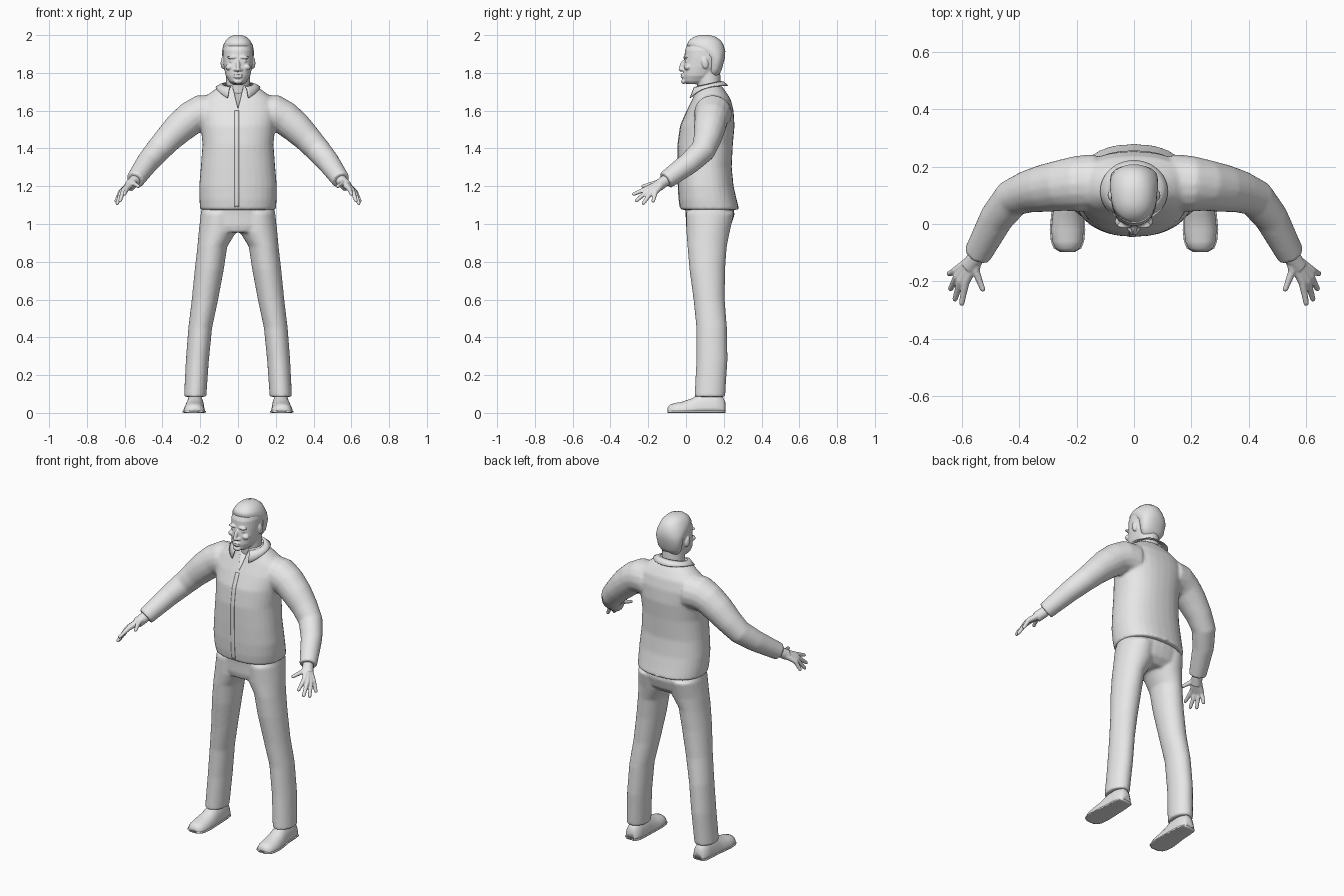
import bpy, bmesh, math
from mathutils import Vector, Matrix

default_cube = bpy.data.objects.get("Cube")
if default_cube:
    bpy.data.objects.remove(default_cube, do_unlink=True)

grey = bpy.data.materials.new("plain grey")
grey.use_nodes = True
grey.diffuse_color = (0.8, 0.8, 0.8, 1)
grey.node_tree.nodes["Principled BSDF"].inputs["Base Color"].default_value = grey.diffuse_color


def make_object(name, bm, voxel=0, smoothing=0):
    """Turn a bmesh into an object; overlapping parts are fused by a voxel remesh."""
    bmesh.ops.recalc_face_normals(bm, faces=bm.faces[:])
    mesh = bpy.data.meshes.new(name)
    bm.to_mesh(mesh)
    bm.free()
    mesh.materials.append(grey)
    for polygon in mesh.polygons:
        polygon.use_smooth = True
    obj = bpy.data.objects.new(name, mesh)
    bpy.context.collection.objects.link(obj)
    if voxel:
        remesh = obj.modifiers.new("fuse", "REMESH")
        remesh.mode = "VOXEL"
        remesh.voxel_size = voxel
        remesh.use_smooth_shade = True
        relax = obj.modifiers.new("relax", "SMOOTH")
        relax.factor = 0.5
        relax.iterations = smoothing
    return obj


def loft(bm, sections, upright=False, side=1, power=2.0, count=32, floor=None):
    """Skin rounded rings (x, y, z, half width, half depth) along their centres."""
    centres = [Vector(s[:3]) for s in sections]
    rings = []
    for i, section in enumerate(sections):
        across, over = Vector((1, 0, 0)), Vector((0, 1, 0))
        if not upright:
            along = centres[min(i + 1, len(centres) - 1)] - centres[max(i - 1, 0)]
            across = along.cross(Vector((0, 0, 1))).normalized()
            over = across.cross(along).normalized()
        ring = []
        for k in range(count):
            angle = math.tau * k / count
            c, s = math.cos(angle), math.sin(angle)
            u = math.copysign(abs(c) ** (2 / power), c) * section[3]
            v = math.copysign(abs(s) ** (2 / power), s) * section[4]
            point = centres[i] + across * u + over * v
            if floor is not None:
                point.z = max(point.z, floor)
            ring.append(bm.verts.new((point.x * side, point.y, point.z)))
        rings.append(ring)
    for low, high in zip(rings, rings[1:]):
        for k in range(count):
            n = (k + 1) % count
            bm.faces.new((low[k], low[n], high[n], high[k]))
    bm.faces.new(rings[0])
    bm.faces.new(rings[-1])


def stack(bm, levels, **options):
    """Upright loft from (z, centre x, half width, front y, back y)."""
    loft(bm, [(x, (f + b) / 2, z, w, (b - f) / 2) for z, x, w, f, b in levels],
         upright=True, **options)


def tube(bm, points, side):
    loft(bm, [(*p, p[3]) for p in points], side=side, count=16)


def ball(bm, centre, size, tilt=0):
    matrix = (Matrix.Translation(centre) @ Matrix.Rotation(tilt, 4, "X")
              @ Matrix.Diagonal((*size, 1)))
    bmesh.ops.create_icosphere(bm, subdivisions=3, radius=1, matrix=matrix)


# Shirt: torso fused with both sleeves
bm = bmesh.new()
stack(bm, [(1.075, 0, .2, -.03, .282), (1.13, 0, .205, -.038, .268), (1.2, 0, .206, -.042, .252),
           (1.3, 0, .197, -.044, .242), (1.42, 0, .188, -.044, .248), (1.52, 0, .197, -.03, .257),
           (1.6, 0, .21, .004, .252), (1.66, 0, .19, .033, .237), (1.7, 0, .14, .05, .212),
           (1.735, 0, .09, .06, .185)], power=2.3)
sleeve = [(.13, .145, 1.585, .1), (.2, .14, 1.585, .098), (.25, .135, 1.56, .09),
          (.31, .125, 1.51, .084), (.37, .113, 1.45, .074), (.425, .09, 1.39, .067),
          (.48, .02, 1.325, .06), (.54, -.095, 1.24, .05), (.546, -.107, 1.231, .05)]
for side in (1, -1):
    tube(bm, sleeve, side)
shirt = make_object("shirt", bm, .008, 8)

# Open neckline cut into the shirt
bm = bmesh.new()
for x, z, back in ((-.036, 1.76, .1), (.036, 1.76, .1), (0, 1.61, .02)):
    for y in (-.08, back):
        bm.verts.new((x, y, z))
bmesh.ops.convex_hull(bm, input=bm.verts[:])
cutter = make_object("neckline_cutter", bm)
cutter.hide_render = True
cutter.display_type = "WIRE"
cut = shirt.modifiers.new("neckline", "BOOLEAN")
cut.operation = "DIFFERENCE"
cut.object = cutter

# Button placket laid on the shirt front
bm = bmesh.new()
bmesh.ops.create_grid(bm, x_segments=2, y_segments=40, size=1,
                      matrix=Matrix.Translation((-.006, -.15, 1.345))
                      @ Matrix.Rotation(math.pi / 2, 4, "X")
                      @ Matrix.Diagonal((.012, .255, 1, 1)))
placket = make_object("placket", bm)
wrap = placket.modifiers.new("lay on shirt", "SHRINKWRAP")
wrap.target = shirt
wrap.wrap_method = "PROJECT"
wrap.use_project_y = True
wrap.use_positive_direction = True
wrap.offset = .002
placket.modifiers.new("thickness", "SOLIDIFY").thickness = .002

# Folded collar with two points at the front
bm = bmesh.new()
previous = None
for i in range(41):
    angle = math.radians(152) * (i / 20 - 1)
    s, c = math.sin(angle), math.cos(angle)
    front = (1 - c) / 2
    row = [bm.verts.new((.08 * s, .115 + .068 * c, 1.757 - .03 * front)),
           bm.verts.new((.098 * s, .115 + .085 * c, 1.754 - .035 * front)),
           bm.verts.new((.118 * s, .115 + .108 * c, 1.735 - .08 * front ** 3))]
    if previous:
        for k in range(2):
            bm.faces.new((previous[k], previous[k + 1], row[k + 1], row[k]))
    previous = row
collar = make_object("collar", bm)
collar.modifiers.new("thickness", "SOLIDIFY").thickness = .006

# Trousers: hips fused with both legs
bm = bmesh.new()
stack(bm, [(1.13, 0, .185, -.01, .245), (1.05, 0, .197, -.002, .257),
           (.99, 0, .2, 0, .238), (.955, 0, .14, .01, .2)], power=2.3)
leg = [(1.06, .1, .097, 0, .255), (.96, .108, .1, .002, .232), (.88, .136, .079, .008, .216),
       (.76, .152, .077, .018, .207), (.6, .175, .07, .04, .205), (.45, .2, .063, .055, .217),
       (.28, .215, .061, .055, .22), (.085, .227, .059, .045, .207)]
for side in (1, -1):
    stack(bm, leg, side=side)
make_object("trousers", bm, .008, 6)

# Shoes with thin soles
shoe = [(-.097, .232, .022, .022), (-.085, .232, .043, .038), (-.06, .232, .053, .046),
        (-.02, .232, .057, .053), (.03, .23, .054, .07), (.08, .227, .049, .1),
        (.15, .227, .046, .11), (.195, .227, .04, .08), (.208, .227, .025, .05)]
for side, label in ((1, "left"), (-1, "right")):
    bm = bmesh.new()
    loft(bm, [(x, y, .006, w, h) for y, x, w, h in shoe], side=side, power=2.2, floor=.006)
    make_object(label + "_shoe", bm)
    bm = bmesh.new()
    loft(bm, [(x, y, .006, w + .005, .006) for y, x, w, h in shoe], side=side, power=5)
    make_object(label + "_sole", bm)

# Hands: wrist, knuckle and tip of every finger
fingers = [((.588, -.205, 1.188), (.602, -.284, 1.155)), ((.606, -.2, 1.178), (.626, -.268, 1.118)),
           ((.617, -.183, 1.17), (.642, -.23, 1.103)), ((.622, -.163, 1.168), (.648, -.175, 1.115))]
thumb = ((.552, -.165, 1.215), (.525, -.235, 1.198))
wrist = Vector((.55, -.115, 1.226))
for side, label in ((1, "left"), (-1, "right")):
    bm = bmesh.new()
    tube(bm, [(.535, -.085, 1.248, .03), (*wrist, .03), (.575, -.15, 1.2, .03)], side)
    for knuckle, tip in fingers + [thumb]:
        knuckle, tip = Vector(knuckle), Vector(tip)
        path = [(wrist, .018), (wrist.lerp(knuckle, .5), .018), (knuckle, .014),
                (knuckle.lerp(tip, .5), .011), (knuckle.lerp(tip, .9), .0095), (tip, .006)]
        tube(bm, [(*p, r) for p, r in path], side)
    make_object(label + "_hand", bm, .004, 2)

# Head with neck, ears and face
bm = bmesh.new()
stack(bm, [(1.74, 0, .03, .005, .08), (1.755, 0, .047, -.014, .12), (1.785, 0, .065, -.017, .15),
           (1.83, 0, .075, -.014, .185), (1.88, 0, .08, -.008, .2), (1.92, 0, .08, -.006, .203),
           (1.96, 0, .07, .012, .19), (1.985, 0, .05, .04, .16), (1.997, 0, .024, .07, .13)], power=2.2)
stack(bm, [(1.6, 0, .07, .075, .2), (1.7, 0, .064, .062, .185), (1.83, 0, .062, .05, .18)])
ball(bm, (0, -.02, 1.838), (.011, .014, .034), -.35)      # nose bridge
ball(bm, (0, -.026, 1.819), (.014, .014, .011))           # nose tip
ball(bm, (0, -.012, 1.755), (.024, .014, .014))           # chin
for z in (1.779, 1.791):
    ball(bm, (0, -.018, z), (.025, .011, .006))           # lips
for side in (1, -1):
    ball(bm, (side * .014, -.016, 1.816), (.01, .012, .008))    # nostril
    ball(bm, (side * .033, -.004, 1.882), (.027, .012, .008))   # brow
    ball(bm, (side * .032, .002, 1.862), (.014, .009, .008))    # eye
    ball(bm, (side * .045, .008, 1.83), (.022, .018, .016))     # cheek
    ball(bm, (side * .08, .1, 1.852), (.012, .018, .032), .2)   # ear
make_object("head", bm, .004, 3)

# Cropped hair over the crown and the back of the head
bm = bmesh.new()
stack(bm, [(1.775, 0, .045, .11, .17), (1.82, 0, .074, .118, .19), (1.88, 0, .083, .11, .206),
           (1.915, 0, .084, .06, .208), (1.945, 0, .079, .002, .2), (1.97, 0, .066, .015, .186),
           (1.99, 0, .046, .04, .16), (2, 0, .02, .07, .125)], power=2.2)
make_object("hair", bm)
